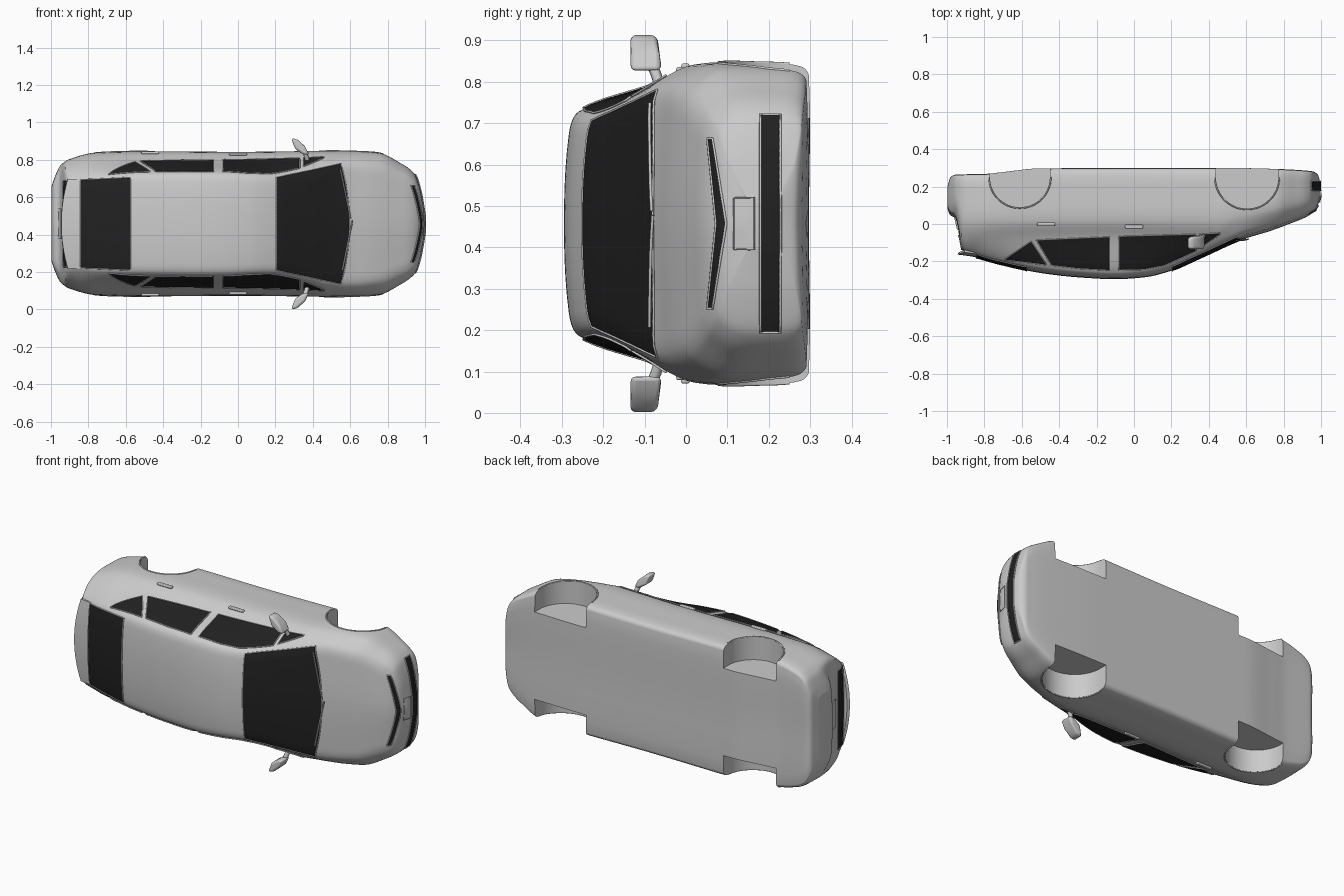
import bpy, bmesh, math
from mathutils import Vector
from mathutils.bvhtree import BVHTree

if "Cube" in bpy.data.objects:
    bpy.data.objects.remove(bpy.data.objects["Cube"])

# Car space: x = length (nose at +x), w = sideways, h = up. The car lies with its roof to -y.
def C(x, w, h):
    return Vector((x, -h, 0.4575 + w))

def lin(k, x):
    for (a, p), (b, q) in zip(k, k[1:]):
        if x <= b:
            return p + (q - p) * max(0, (x - a) / (b - a))
    return k[-1][1]

def smooth(k, x):
    """Monotone cubic through the keys."""
    n = len(k)
    d = [(k[i + 1][1] - k[i][1]) / (k[i + 1][0] - k[i][0]) for i in range(n - 1)]
    m = [d[0]] + [2 * a * b / (a + b) if a * b > 0 else 0 for a, b in zip(d, d[1:])] + [d[-1]]
    i = max(0, min(n - 2, sum(x > p[0] for p in k) - 1))
    L = k[i + 1][0] - k[i][0]
    t = max(0, min(1, (x - k[i][0]) / L))
    return ((2*t**3 - 3*t*t + 1) * k[i][1] + (t**3 - 2*t*t + t) * L * m[i]
            + (3*t*t - 2*t**3) * k[i + 1][1] + (t**3 - t*t) * L * m[i + 1])

def make(name, verts, faces, mat=None, angle=35):
    me = bpy.data.meshes.new(name)
    bm = bmesh.new()
    vs = [bm.verts.new(v) for v in verts]
    for f in faces:
        bm.faces.new([vs[i] for i in f])
    bmesh.ops.recalc_face_normals(bm, faces=bm.faces)
    bm.to_mesh(me)
    bm.free()
    ob = bpy.data.objects.new(name, me)
    bpy.context.collection.objects.link(ob)
    if mat:
        me.materials.append(mat)
    shade(ob, angle)
    return ob

def shade(ob, angle=35):
    bpy.ops.object.select_all(action='DESELECT')
    bpy.context.view_layer.objects.active = ob
    ob.select_set(True)
    bpy.ops.object.shade_smooth_by_angle(angle=math.radians(angle))

glass = bpy.data.materials.new("dark_glass")
glass.diffuse_color = (0.015, 0.015, 0.015, 1)
glass.use_nodes = True
glass.node_tree.nodes["Principled BSDF"].inputs["Base Color"].default_value = glass.diffuse_color

# Body: lofted cross-sections along the length
TOP = [(-.997, -.08), (-.985, -.05), (-.955, -.03), (-.94, .03), (-.925, .12), (-.91, .155), (-.85, .178),
       (-.72, .215), (-.5, .262), (-.3, .285), (-.1, .295), (.05, .286), (.2, .25), (.35, .185), (.58, .083),
       (.72, .04), (.85, -.008), (.93, -.042), (.975, -.08), (.997, -.14)]
BOT = [(-.997, -.2), (-.98, -.25), (-.95, -.262), (-.8, -.265), (-.7, -.275), (-.5, -.295), (.5, -.297),
       (.75, -.292), (.95, -.28), (.98, -.265), (.997, -.22)]
WID = [(-.997, .2), (-.98, .25), (-.95, .31), (-.9, .345), (-.75, .38), (-.5, .386), (0, .383), (.6, .389),
       (.755, .377), (.865, .325), (.945, .265), (.975, .18), (.997, .06)]
ROOF = [(-.997, .85), (-.9, .72), (-.85, .68), (-.1, .71), (.2, .68), (.4, .75), (.58, .81), (.8, .78), (.997, .75)]

def section(x, sub=5):
    T, b, W, r = (smooth(k, x) for k in (TOP, BOT, WID, ROOF))
    s = min(-.02, b + .65 * (T - b))
    bh = min(.07, s + .6 * (T - s))
    e = .012 + .08 * (T - s)
    P = [(0, b), (.92 * W, b), (.98 * W, b + .02), (W, b + .4 * (s - b)), (.99 * W, s),
         (max(.88, r + .09) * W, bh), (r * W, T - e), (.8 * r * W, T - .012), (0, T)]
    P = [(-P[1][0], b)] + P + [(-P[-2][0], P[-2][1])]
    out = []
    for i in range(1, len(P) - 2):
        p0, p1, p2, p3 = (Vector(p) for p in P[i - 1:i + 3])
        d = (p2 - p1).length
        m1 = (p2 - p0) * d / max((p2 - p1).length + (p1 - p0).length, 1e-6)
        m2 = (p3 - p1) * d / max((p3 - p2).length + d, 1e-6)
        for j in range(sub):
            t = j / sub
            out.append((2*t**3 - 3*t*t + 1) * p1 + (t**3 - 2*t*t + t) * m1 + (3*t*t - 2*t**3) * p2 + (t**3 - t*t) * m2)
    out.append(Vector(P[-2]))
    return out + [Vector((-p.x, p.y)) for p in out[-2:0:-1]]

N = 130
verts, faces = [], []
for i in range(N + 1):
    x = .997 * math.sin(math.pi * (i / N - .5))
    ring = section(x)
    n = len(ring)
    verts += [C(x, p.x, p.y) for p in ring]
for i in range(N):
    faces += [(i*n + j, i*n + (j + 1) % n, (i + 1)*n + (j + 1) % n, (i + 1)*n + j) for j in range(n)]
faces += [tuple(range(n)), tuple(range(N * n, N * n + n))]
body = make("car_body", verts, faces)
tree = BVHTree.FromPolygons(verts, faces)

# Projection onto the body from a named side
def project(side, a, b, off=.003):
    o, d = {'top': (C(a, b, 2), C(0, 0, -1)), 'left': (C(a, 2, b), C(0, -1, 0)),
            'right': (C(a, -2, b), C(0, 1, 0)), 'front': (C(2, a, b), C(-1, 0, 0)),
            'rear': (C(-2, a, b), C(1, 0, 0))}[side]
    d = d - C(0, 0, 0)
    p, nrm = tree.ray_cast(o, d)[:2]
    if p is None:
        p, nrm = tree.find_nearest(C(0, 0, 0) + Vector((o.x / 2.1, o.y, o.z - .4575)))[:2]
    return p + (nrm if nrm.dot(d) < 0 else -nrm) * off

def tube(name, pts, r, closed=False):
    cu = bpy.data.curves.new(name, 'CURVE')
    cu.dimensions = '3D'
    cu.bevel_depth, cu.bevel_resolution, cu.use_fill_caps = r, 1, True
    sp = cu.splines.new('POLY')
    sp.points.add(len(pts) - 1)
    for q, p in zip(sp.points, pts):
        q.co = (*p, 1)
    sp.use_cyclic_u = closed
    ob = bpy.data.objects.new(name, cu)
    bpy.context.collection.objects.link(ob)

def patch(name, side, lo, hi, nu=30, nv=10, bow=0, mat=glass, off=.003, trim=.003):
    u0, u1 = lo[0][0], lo[-1][0]
    vs = []
    for i in range(nu + 1):
        u = u0 + (u1 - u0) * i / nu
        for j in range(nv + 1):
            v = lin(lo, u) + (lin(hi, u) - lin(lo, u)) * j / nv
            vs.append(project(side, u - bow * v * v * i / nu, v, off))
    m = nv + 1
    fs = [(i*m + j, i*m + j + 1, (i + 1)*m + j + 1, (i + 1)*m + j) for i in range(nu) for j in range(nv)]
    make(name, vs, fs, mat, 60)
    edge = ([i*m for i in range(nu + 1)] + [nu*m + j for j in range(1, m)]
            + [i*m + nv for i in range(nu - 1, -1, -1)] + list(range(nv - 1, 0, -1)))
    if trim:
        tube(name + "_trim", [vs[i] for i in edge], trim, True)

# Glass and dark openings
patch("windshield", 'top', [(.205, -.248), (.595, -.322)], [(.205, .248), (.595, .322)], nv=24, bow=.45)
patch("rear_window", 'top', [(-.84, -.235), (-.575, -.247)], [(-.84, .235), (-.575, .247)], nv=20)
for s in ('left', 'right'):
    patch(s + "_front_window", s, [(-.08, .065), (.33, .054)], [(-.08, .246), (.05, .243), (.16, .222), (.33, .145)])
    patch(s + "_front_quarter_glass", s, [(.35, .054), (.46, .047)], [(.35, .13), (.46, .055)], 12, 6)
    patch(s + "_rear_window", s, [(-.52, .085), (-.13, .068)], [(-.52, .088), (-.44, .22), (-.3, .237), (-.13, .247)], 39)
    patch(s + "_rear_quarter_glass", s, [(-.69, .186), (-.55, .092), (-.47, .213)], [(-.69, .19), (-.47, .218)], 22, 6)
patch("rear_lower_window", 'rear', [(-.23, .07), (0, .06), (.23, .07)], [(-.23, .135), (.23, .135)], nv=6)
patch("upper_grille", 'front', [(-.205, -.066), (0, -.098), (.205, -.066)],
      [(-.205, -.054), (0, -.074), (.205, -.054)], nv=4)
patch("lower_grille", 'front', [(-.262, -.228), (.262, -.228)], [(-.262, -.18), (.262, -.18)], nv=6)
patch("front_plate", 'front', [(-.062, -.165), (.062, -.165)], [(-.062, -.117), (.062, -.117)], 8, 4, 0, None, .005, .002)
patch("rear_plate", 'rear', [(-.08, -.03), (.08, -.03)], [(-.08, .03), (.08, .03)], 8, 4, 0, None, .005, .002)

# Rear spoiler lip
cols = [(-.85, .176), (-.945, .163), (-.935, .15), (-.85, .15)]
sv = []
for i in range(21):
    w = .24 * (i / 10 - 1)
    k = (w / .24) ** 2
    sv += [C(x + .035 * k, w, h - .012 * k) for x, h in cols]
make("rear_spoiler", sv, [(4*i + j, 4*i + (j + 1) % 4, 4*i + 4 + (j + 1) % 4, 4*i + 4 + j)
                          for i in range(20) for j in range(4)] + [(0, 1, 2, 3), (80, 81, 82, 83)])

# Wheel arches cut from the sides, with thin lips
for tag, cx, r in (("rear", -.61, .16), ("front", .605, .167)):
    arc = [(cx + r * math.cos(a), -.25 + r * math.sin(a)) for a in (math.pi * i / 32 for i in range(33))]
    for s, side in ((1, 'left'), (-1, 'right')):
        pr = [(cx + r, -.5)] + arc + [(cx - r, -.5)]
        q = len(pr)
        cut = make("arch_cutter", [C(x, s * w, h) for w in (.255, .6) for x, h in pr],
                   [tuple(range(q)), tuple(range(q, 2*q))] + [(i, (i + 1) % q, q + (i + 1) % q, q + i) for i in range(q)])
        cut.hide_render = True
        mod = body.modifiers.new("arch", 'BOOLEAN')
        mod.operation, mod.object, mod.solver = 'DIFFERENCE', cut, 'EXACT'
        bpy.context.view_layer.objects.active = body
        # keep arch cuts ahead of the smoothing modifier
        bpy.ops.object.modifier_move_to_index(modifier="arch", index=0)
        bpy.ops.object.modifier_apply(modifier="arch")
        bpy.data.objects.remove(cut)
        tube(f"{tag}_{side}_arch_lip", [project(side, cx + (x - cx) * 1.03, -.25 + (h + .25) * 1.03, 0) for x, h in arc], .004)
shade(body)

def bevel(ob, width, seg=3):
    m = ob.modifiers.new("bevel", 'BEVEL')
    m.width, m.segments = width, seg

# Door mirrors and handles
outline = [(.285, .457), (.315, .453), (.358, .415), (.38, .37), (.35, .37), (.305, .40)]
for s, side in ((1, 'left'), (-1, 'right')):
    q = len(outline)
    bevel(make(side + "_mirror", [C(x, s * w, h + (.012 * (i in (0, 1)) if h < .1 else 0))
                                  for h in (.06, .134) for i, (x, w) in enumerate(outline)],
               [tuple(range(q)), tuple(range(q, 2*q))] + [(i, (i + 1) % q, q + (i + 1) % q, q + i) for i in range(q)], None, 60), .012)
    tube(side + "_mirror_stalk", [C(.355, s * .39, .085), C(.365, s * .36, .072), C(.375, s * .325, .062)], .013)
    for name, hx, hh in (("front", 0, .012), ("rear", -.47, 0)):
        p = project(side, hx, hh, .004)
        bpy.ops.mesh.primitive_cube_add(size=1, location=p)
        ob = bpy.context.object
        ob.name = f"{side}_{name}_handle"
        ob.scale = (.095, .02, .014)
        bpy.ops.object.transform_apply(location=False, rotation=False, scale=True)
        bevel(ob, .005)

# Wipers along the base of the windshield
for name, a, b in (("left_wiper", (.545, .29), (.60, .03)), ("right_wiper", (.61, .02), (.555, -.25))):
    tube(name, [project('top', a[0] + (b[0] - a[0]) * t / 8, a[1] + (b[1] - a[1]) * t / 8, .008) for t in range(9)], .004)
